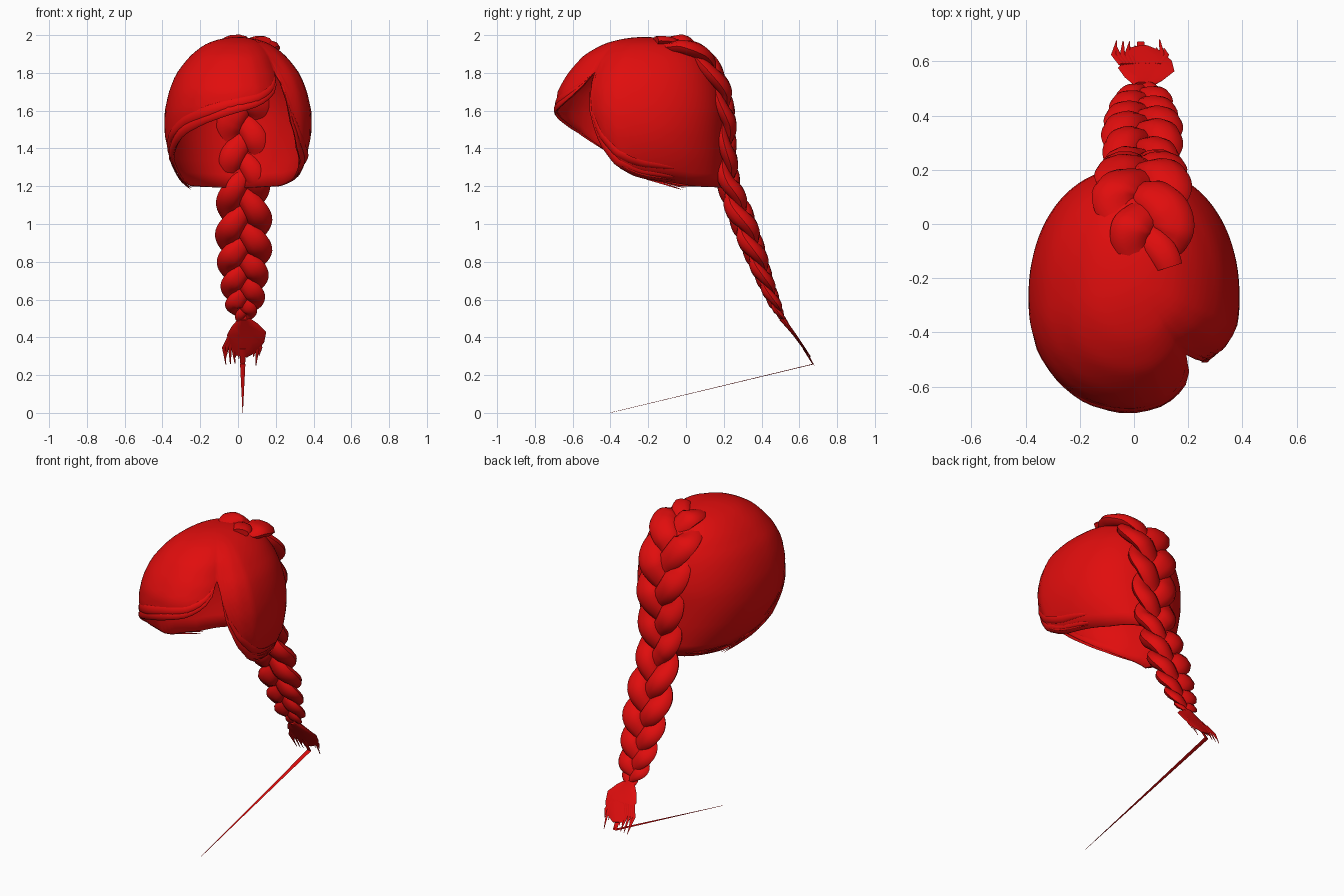
import bpy, math, random
from mathutils import Vector

random.seed(4)
cube = bpy.data.objects.get("Cube")
if cube:
    bpy.data.objects.remove(cube, do_unlink=True)

RED = (0.75, 0.004, 0.004, 1)
hair = bpy.data.materials.new("hair_red")
hair.use_nodes = True
hair.diffuse_color = RED
hair.node_tree.nodes["Principled BSDF"].inputs["Base Color"].default_value = RED


def lerp_table(keys, vals, k):
    """Piecewise linear lookup."""
    for i in range(len(keys) - 1):
        if k <= keys[i + 1]:
            f = max(0, (k - keys[i]) / (keys[i + 1] - keys[i]))
            return vals[i] + (vals[i + 1] - vals[i]) * f
    return vals[-1]


def make_object(name, verts, faces, angle=50):
    mesh = bpy.data.meshes.new(name)
    mesh.from_pydata(verts, [], faces)
    mesh.materials.append(hair)
    obj = bpy.data.objects.new(name, mesh)
    bpy.context.collection.objects.link(obj)
    bpy.ops.object.select_all(action='DESELECT')
    obj.select_set(True)
    bpy.context.view_layer.objects.active = obj
    bpy.ops.object.shade_smooth_by_angle(angle=math.radians(angle))
    return obj


def sweep(name, pts, normals, widths, thicks, sides=10):
    """Lens-shaped lock of hair swept along a path."""
    pts = [Vector(p) for p in pts]
    verts, faces = [], []
    n = len(pts)
    for i, p in enumerate(pts):
        tangent = (pts[min(i + 1, n - 1)] - pts[max(i - 1, 0)]).normalized()
        side = tangent.cross(Vector(normals[i])).normalized()
        up = side.cross(tangent)
        for k in range(sides):
            a = math.tau * k / sides
            verts.append(p + side * math.cos(a) * widths[i] + up * math.sin(a) * thicks[i])
    for i in range(n - 1):
        for k in range(sides):
            m = (k + 1) % sides
            faces.append((i * sides + k, i * sides + m, (i + 1) * sides + m, (i + 1) * sides + k))
    faces.append(tuple(range(sides))[::-1])
    faces.append(tuple(range((n - 1) * sides, n * sides)))
    return make_object(name, verts, faces)


# Head cap: half width, front and back reach by depth s below the crown
S = [0, .2, .35, .5, .6, .7, .8, .9, 1]
WIDTH = [0, .16, .25, .33, .365, .388, .39, .36, .28]
FRONT = [-.22, -.42, -.54, -.63, -.68, -.69, -.66, -.6, -.5]
BACK = [-.22, 0, .1, .16, .19, .21, .21, .21, .2]
# Hem height by angle (0 is front, positive is left), high at the parting
HEM_A = [-180, -120, -95, -70, -45, -25, 0, 15, 30, 38, 43, 46, 49, 54, 63, 76, 95, 130, 180]
HEM_Z = [1.19, 1.2, 1.24, 1.37, 1.48, 1.54, 1.6, 1.63, 1.68, 1.73, 1.79, 1.82, 1.72, 1.54, 1.4, 1.3,
         1.24, 1.2, 1.19]
# Hollow next to the parting
DIP_A = [-180, 0, 15, 30, 45, 55, 65, 78, 180]
DIP_F = [1, 1, .97, .91, .84, .88, .95, 1, 1]


def depth(z):
    return math.sqrt(max(0, 1.99 - z) / .8)


def cap_point(deg, s, grow=0.0):
    a = math.radians(deg)
    sx, cy = [math.copysign(abs(v) ** .92, v) for v in (math.sin(a), math.cos(a))]
    mid = -.22 - .06 * min(1, s / .5)
    reach = lerp_table(S, FRONT if cy > 0 else BACK, s) - mid
    dip = 1 - (1 - lerp_table(DIP_A, DIP_F, deg)) * min(1, s / .45)
    return Vector((sx * (lerp_table(S, WIDTH, s) * dip + grow),
                   mid + abs(cy) * (reach * dip + math.copysign(grow, reach)),
                   1.99 - .8 * s * s))


def hem_depth(deg):
    return depth(lerp_table(HEM_A, HEM_Z, deg))


COLS, ROWS = 120, 22
verts, faces = [], []
for r in range(ROWS + 1):
    for c in range(COLS):
        deg = -180 + 360 * c / COLS
        verts.append(cap_point(deg, (.01 + .99 * r / ROWS) * hem_depth(deg)))
for r in range(ROWS):
    for c in range(COLS):
        d = (c + 1) % COLS
        faces.append((r * COLS + c, (r + 1) * COLS + c, (r + 1) * COLS + d, r * COLS + d))
faces.append(tuple(range(COLS)))
cap = make_object("hair_cap", verts, faces)
shell = cap.modifiers.new("thickness", 'SOLIDIFY')
shell.thickness = .012
shell.offset = -1


# Locks that follow the surface of the cap
def surface_lock(name, a0, a1, rise0, rise1, width, thick, grow=0.0, n=24):
    pts, norms, ws, ts = [], [], [], []
    for i in range(n):
        f = i / (n - 1)
        deg = a0 + (a1 - a0) * f
        p = cap_point(deg, hem_depth(deg) - rise0 - (rise1 - rise0) * f, grow)
        taper = max(.05, math.sin(math.pi * f) ** .5)
        pts.append(p)
        norms.append(p - Vector((0, -.25, 1.55)))
        ws.append(width * taper)
        ts.append(thick * taper)
    sweep(name, pts, norms, ws, ts, 8)


for i, rise in enumerate((.02, .065)):
    surface_lock(f"fringe_lock_{i}", -100 + 8 * i, 44, rise, rise * .5, .026, .011 - .003 * i)
for i in range(2):
    surface_lock(f"left_side_lock_{i}", 50 + 3 * i, 115, .015 + .04 * i, .02 + .03 * i, .022, .007)
for i in range(8):
    start = random.choice((-1, 1)) * random.uniform(70, 130)
    surface_lock(f"hem_wisp_{i}", start, start + math.copysign(40, start),
                 random.uniform(-.005, .03), random.uniform(-.015, .02), .006, .004, .006, 8)

# Braid centre line from the crown down the back, with half width and relative thickness
PATH = [(.08, -.16, 1.96), (.05, -.02, 1.945), (.03, .105, 1.86), (.03, .18, 1.71), (.03, .212, 1.55),
        (.03, .212, 1.38), (.03, .225, 1.21), (.03, .295, 1.03), (.03, .36, .86), (.03, .415, .71),
        (.03, .47, .58), (.03, .515, .49)]
HALF = [.1, .16, .175, .165, .15, .14, .13, .14, .14, .12, .1, .035]
FLATNESS = [.22, .24, .24, .24, .24, .26, .32, .33, .29, .25, .22, .22]
IDX = list(range(len(PATH)))


def braid_centre(k):
    return Vector([lerp_table(IDX, [p[a] for p in PATH], k) for a in range(3)])


STEPS = 150
for strand in range(3):
    pts, norms, ws, ts = [], [], [], []
    for i in range(STEPS + 1):
        u = i / STEPS
        k = u * IDX[-1]
        w = lerp_table(IDX, HALF, k)
        deep = w * lerp_table(IDX, FLATNESS, k)
        tangent = braid_centre(min(k + .4, IDX[-1])) - braid_centre(max(k - .4, 0))
        out = Vector((1, 0, 0)).cross(tangent).normalized() * -1
        phase = math.tau * (2.3 * u + 1.1 * u * u + strand / 3)
        bulge = .8 + .25 * abs(math.sin(phase))
        pts.append(braid_centre(k) + Vector((1, 0, 0)) * math.sin(phase) * w * .58
                   + out * math.sin(2 * phase) * deep * .6)
        norms.append(out)
        ws.append(w * .48 * bulge)
        ts.append(deep * bulge)
    sweep(f"braid_strand_{strand}", pts, norms, ws, ts)

# Flat tuft under the braid
FLAT = Vector((0, .8, .6))
sweep("tuft", [(.03, .51, .5), (.035, .535, .465), (.045, .57, .42), (.045, .595, .385), (.03, .63, .335), (.02, .655, .3)],
      [FLAT] * 6, [.03, .07, .105, .095, .07, .03], [.018, .012, .009, .008, .006, .004])
for i in range(13):
    x = -.075 + .195 * i / 12
    drop = random.uniform(-.04, .05)
    sweep(f"tuft_wisp_{i}", [(.03 + (x - .03) * .7, .59, .4), (x, .625, .345),
                             (x + random.uniform(-.015, .015), .65 + drop * .6, .3 - drop)],
          [FLAT] * 3, [.014, .01, .002], [.004, .003, .001], 6)

# Long thin stray hair
sweep("stray_hair_root", [(.025, .62, .34), (.025, .672, .258)], [FLAT] * 2, [.016, .013], [.003, .003], 6)
sweep("stray_hair", [(.025, .672, .258), (.025, -.4, .001)], [(0, 0, 1)] * 2, [.014, .001], [.002, .001], 6)
